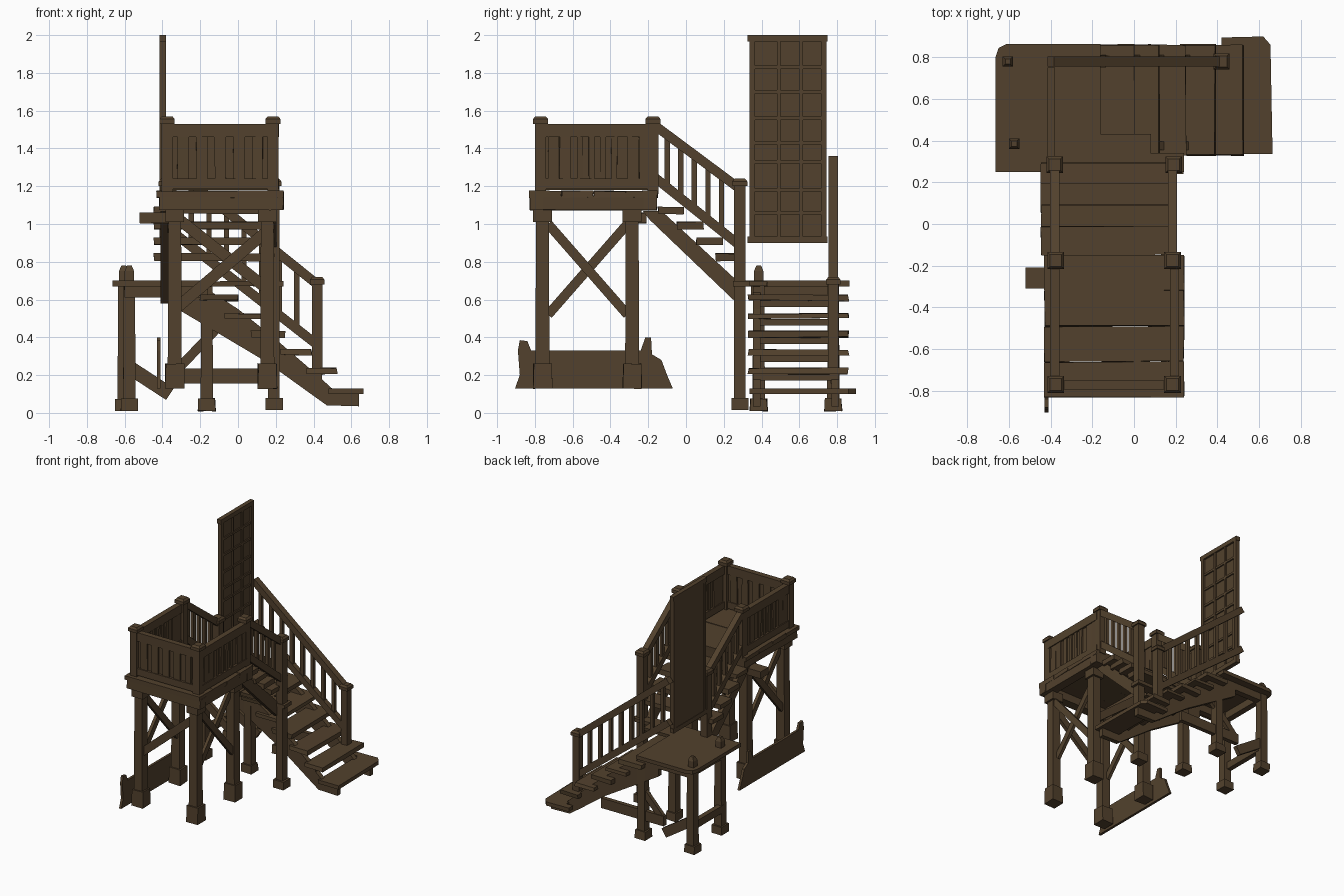
import bpy, bmesh, math, random
from mathutils import Vector

random.seed(4)
wood = bpy.data.materials.new("dark_wood")
wood.diffuse_color = (0.085, 0.053, 0.026, 1)


def finish(name, bm):
    bmesh.ops.recalc_face_normals(bm, faces=bm.faces)
    me = bpy.data.meshes.new(name)
    bm.to_mesh(me)
    bm.free()
    me.materials.append(wood)
    ob = bpy.data.objects.new(name, me)
    bpy.context.collection.objects.link(ob)
    return ob


def box(name, x0, x1, y0, y1, z0, z1, taper=1.0, wear=0.0):
    """Box from limits; taper scales the top, wear nudges corners."""
    bm = bmesh.new()
    bmesh.ops.create_cube(bm, size=1)
    for v in bm.verts:
        s = taper if v.co.z > 0 else 1
        v.co = Vector(((x0 + x1) / 2 + v.co.x * (x1 - x0) * s,
                       (y0 + y1) / 2 + v.co.y * (y1 - y0) * s,
                       (z0 + z1) / 2 + v.co.z * (z1 - z0)))
        v.co += Vector([random.uniform(-wear, wear) for _ in range(3)])
    return finish(name, bm)


def bar(name, a, b, side, thick, depth):
    """Straight beam a to b; thick along side axis, depth across it."""
    a, b, s = Vector(a), Vector(b), Vector(side)
    n = (b - a).normalized().cross(s).normalized()
    bm = bmesh.new()
    rings = [[bm.verts.new(p + s * i * thick / 2 + n * j * depth / 2)
              for i, j in ((1, 1), (1, -1), (-1, -1), (-1, 1))] for p in (a, b)]
    for k in range(4):
        m = (k + 1) % 4
        bm.faces.new((rings[0][k], rings[0][m], rings[1][m], rings[1][k]))
    bm.faces.new(rings[0])
    bm.faces.new(rings[1])
    return finish(name, bm)


def prism(name, pts, axis, lo, hi):
    """Extrude a 2D outline along axis 0, 1 or 2."""
    bm = bmesh.new()

    def put(p, d):
        c = list(p)
        c.insert(axis, d)
        return bm.verts.new(c)
    f = bm.faces.new([put(p, lo) for p in pts])
    r = bmesh.ops.extrude_face_region(bm, geom=[f])
    d = Vector((0, 0, 0))
    d[axis] = hi - lo
    bmesh.ops.translate(bm, verts=[g for g in r["geom"] if isinstance(g, bmesh.types.BMVert)], vec=d)
    return finish(name, bm)


def post(name, x, y, z0, z1, w=0.06):
    """Square post with a stepped cap."""
    h = w / 2
    box(name, x - h, x + h, y - h, y + h, z0, z1 - 0.035)
    h += 0.01
    box(name + "_cap", x - h, x + h, y - h, y + h, z1 - 0.04, z1 - 0.015)
    box(name + "_cap_top", x - h, x + h, y - h, y + h, z1 - 0.015, z1, 0.7)


def leg(name, x, y, z0, z1, w, foot):
    """Tapered leg on a block foot."""
    h, f = w / 2, w / 2 + 0.013
    box(name, x - h, x + h, y - h, y + h, z0 + 0.02, z1, 0.9)
    box(name + "_foot", x - f, x + f, y - f, y + f, z0, z0 + foot, 0.95, 0.003)


X, Y = (1, 0, 0), (0, 1, 0)

# High platform: rim beams and floor boards
for y in (-0.79, -0.19):
    box("platform_rim", -0.41, 0.24, y - 0.035, y + 0.035, 1.075, 1.15, 1, 0.003)
for x in (-0.38, 0.2):
    box("platform_rim_side", x - 0.035, x + 0.035, -0.825, -0.155, 1.075, 1.15, 1, 0.003)
for i in range(4):
    y = -0.83 + i * 0.17
    box("floor_board", -0.43, 0.24, y, y + 0.168, 1.14, 1.175, 1, 0.003)
box("beam_end", -0.52, -0.3, -0.31, -0.21, 1.005, 1.06, 1, 0.002)

# Platform legs and crossed braces
for x in (-0.335, 0.155):
    for y in (-0.76, -0.285):
        leg("platform_leg", x, y, 0.13, 1.08, 0.075, 0.13)
        box("leg_bracket", x - 0.05, x + 0.05, y - 0.05, y + 0.05, 1.01, 1.08)
    bar("side_brace_a", (x - 0.012, -0.73, 0.52), (x - 0.012, -0.31, 1.0), X, 0.025, 0.05)
    bar("side_brace_b", (x + 0.012, -0.73, 1.0), (x + 0.012, -0.31, 0.52), X, 0.025, 0.05)
bar("front_brace", (-0.32, -0.76, 0.56), (0.15, -0.76, 0.96), Y, 0.03, 0.06)
bar("rear_brace", (-0.32, -0.285, 1.03), (0.15, -0.285, 0.66), Y, 0.03, 0.06)

# Platform railing: posts, rails, thin infill and slats
for x in (-0.375, 0.185):
    for y in (-0.77, -0.175):
        post("railing_post", x, y, 1.16, 1.57)
for z, h in ((1.46, 0.07), (1.185, 0.055)):
    box("front_rail", -0.36, 0.17, -0.795, -0.75, z, z + h)
    for x in (-0.38, 0.195):
        box("side_rail", x - 0.022, x + 0.022, -0.76, -0.18, z, z + h)
box("front_infill", -0.36, 0.17, -0.776, -0.766, 1.18, 1.5)
for i in range(5):
    x = -0.29 + i * 0.098
    box("front_slat", x - 0.03, x + 0.03, -0.788, -0.755, 1.22, 1.48, 1, 0.004)
for x in (-0.38, 0.195):
    box("side_infill", x - 0.005, x + 0.005, -0.76, -0.18, 1.18, 1.5)
    for y in (-0.7, -0.64, -0.56, -0.5, -0.44, -0.38, -0.28, -0.22):
        w = 0.03 if y < -0.6 or y > -0.3 else 0.016
        box("side_slat", x - 0.015, x + 0.015, y - w, y + w, 1.22, 1.48, 1, 0.003)

# Weathered board along the ground, left side
prism("ground_board", [(-0.905, 0.13), (-0.07, 0.13), (-0.1, 0.2), (-0.13, 0.28), (-0.18, 0.31),
                       (-0.185, 0.4), (-0.215, 0.4), (-0.24, 0.33), (-0.82, 0.33), (-0.84, 0.38),
                       (-0.88, 0.385), (-0.89, 0.33), (-0.88, 0.2)], 0, -0.43, -0.41)

# Upper flight: stringers, treads, sloping rails
for x in (-0.39, 0.15):
    prism("upper_stringer", [(-0.23, 1.07), (-0.13, 1.07), (0.27, 0.7), (0.27, 0.58), (-0.19, 1.02)],
          0, x - 0.02, x + 0.02)
for i in range(4):
    y, z = -0.15 + i * 0.102, 1.055 - i * 0.083
    box("upper_tread", -0.445, 0.19, y, y + 0.14, z, z + 0.038, 1, 0.004)
for x in (-0.38, 0.185):
    bar("upper_handrail", (x, -0.17, 1.525), (x, 0.28, 1.19), X, 0.045, 0.05)
    bar("upper_low_rail", (x, -0.17, 1.25), (x, 0.28, 0.89), X, 0.04, 0.05)
    for i in range(5):
        y = -0.1 + i * 0.072
        t = (y + 0.17) / 0.45
        box("upper_baluster", x - 0.013, x + 0.013, y - 0.014, y + 0.014,
            1.25 - 0.36 * t, 1.525 - 0.335 * t)
post("tall_newel", 0.19, 0.285, 0.03, 1.24)
box("tall_newel_foot", 0.145, 0.237, 0.24, 0.33, 0.015, 0.08)
post("left_newel", -0.38, 0.285, 0.66, 1.24)

# Landing with clipped corner, plus the strip under the upper flight
prism("landing", [(-0.665, 0.25), (-0.16, 0.25), (-0.16, 0.865), (-0.61, 0.865), (-0.65, 0.845),
                  (-0.665, 0.8)], 2, 0.67, 0.7)
box("landing_strip", -0.17, 0.08, 0.26, 0.43, 0.67, 0.698, 1, 0.003)
box("landing_strip_step", 0.08, 0.24, 0.25, 0.34, 0.67, 0.698)
for y in (0.37, 0.78):
    box("landing_joist", -0.6, -0.16, y - 0.025, y + 0.025, 0.61, 0.672)
for x in (-0.58, -0.2):
    box("landing_joist_cross", x - 0.025, x + 0.025, 0.37, 0.78, 0.61, 0.672)

# Landing legs, post tips and ground beams
for x, y in ((-0.605, 0.78), (-0.575, 0.385), (-0.165, 0.78), (-0.165, 0.385)):
    leg("landing_leg", x, y, 0.01, 0.68, 0.066, 0.065)
    if x < -0.5:
        box("post_tip", x - 0.025, x + 0.025, y - 0.025, y + 0.025, 0.69, 0.75)
        box("post_tip_top", x - 0.025, x + 0.025, y - 0.025, y + 0.025, 0.75, 0.78, 0.5)
box("ground_beam", -0.36, 0.2, 0.765, 0.8, 0.155, 0.235)
bar("slanted_beam", (-0.59, 0.78, 0.25), (-0.36, 0.78, 0.1), Y, 0.035, 0.075)
box("ground_beam_left", -0.61, -0.57, 0.385, 0.78, 0.18, 0.24)
bar("leg_brace", (-0.33, 0.78, 0.22), (-0.1, 0.78, 0.46), Y, 0.03, 0.05)

# Lower flight: stringers and treads
for y in (0.375, 0.79):
    prism("lower_stringer", [(-0.32, 0.66), (-0.17, 0.66), (0.0, 0.55), (0.2, 0.39), (0.42, 0.2),
                             (0.53, 0.1), (0.64, 0.1), (0.64, 0.035), (0.47, 0.04), (0.4, 0.09),
                             (0.15, 0.27), (-0.32, 0.55)], 1, y - 0.02, y + 0.02)
for i, x0 in enumerate((-0.2, -0.07, 0.07, 0.22, 0.365)):
    z = 0.595 - i * 0.097
    box("lower_tread", x0, x0 + 0.2 - i * 0.01, 0.33, 0.86, z, z + 0.03, 1, 0.005)
    box("tread_block", x0 + 0.02, x0 + 0.08, 0.355, 0.81, z - 0.035, z)
prism("bottom_tread", [(0.48, 0.335), (0.665, 0.335), (0.655, 0.86), (0.62, 0.9), (0.42, 0.895),
                       (0.42, 0.84), (0.48, 0.84)], 2, 0.1, 0.13)

# Lower flight railing along the back
bar("lower_handrail", (-0.4, 0.78, 1.34), (0.42, 0.78, 0.68), Y, 0.05, 0.05)
bar("lower_low_rail", (-0.4, 0.78, 1.0), (0.42, 0.78, 0.36), Y, 0.04, 0.05)
for i in range(8):
    x = -0.34 + i * 0.093
    t = (x + 0.4) / 0.82
    box("lower_baluster", x - 0.014, x + 0.014, 0.767, 0.793, 1.0 - 0.64 * t, 1.34 - 0.66 * t)
post("bottom_newel", 0.42, 0.78, 0.2, 0.72, 0.055)

# Tall lattice panel: board, frame and grid bars
box("panel_board", -0.412, -0.395, 0.335, 0.745, 0.905, 1.99)
for y in (0.335, 0.715):
    box("panel_stile", -0.415, -0.38, y, y + 0.03, 0.9, 1.99)
for z in (0.9, 1.965):
    box("panel_end", -0.415, -0.38, 0.325, 0.75, z, z + 0.035)
for y in (0.49, 0.61):
    box("grid_upright", -0.4, -0.383, y - 0.009, y + 0.009, 0.92, 1.98)
for z in (1.06, 1.18, 1.33, 1.43, 1.56, 1.7, 1.83):
    box("grid_crossbar", -0.4, -0.385, 0.35, 0.73, z - 0.009, z + 0.009)
